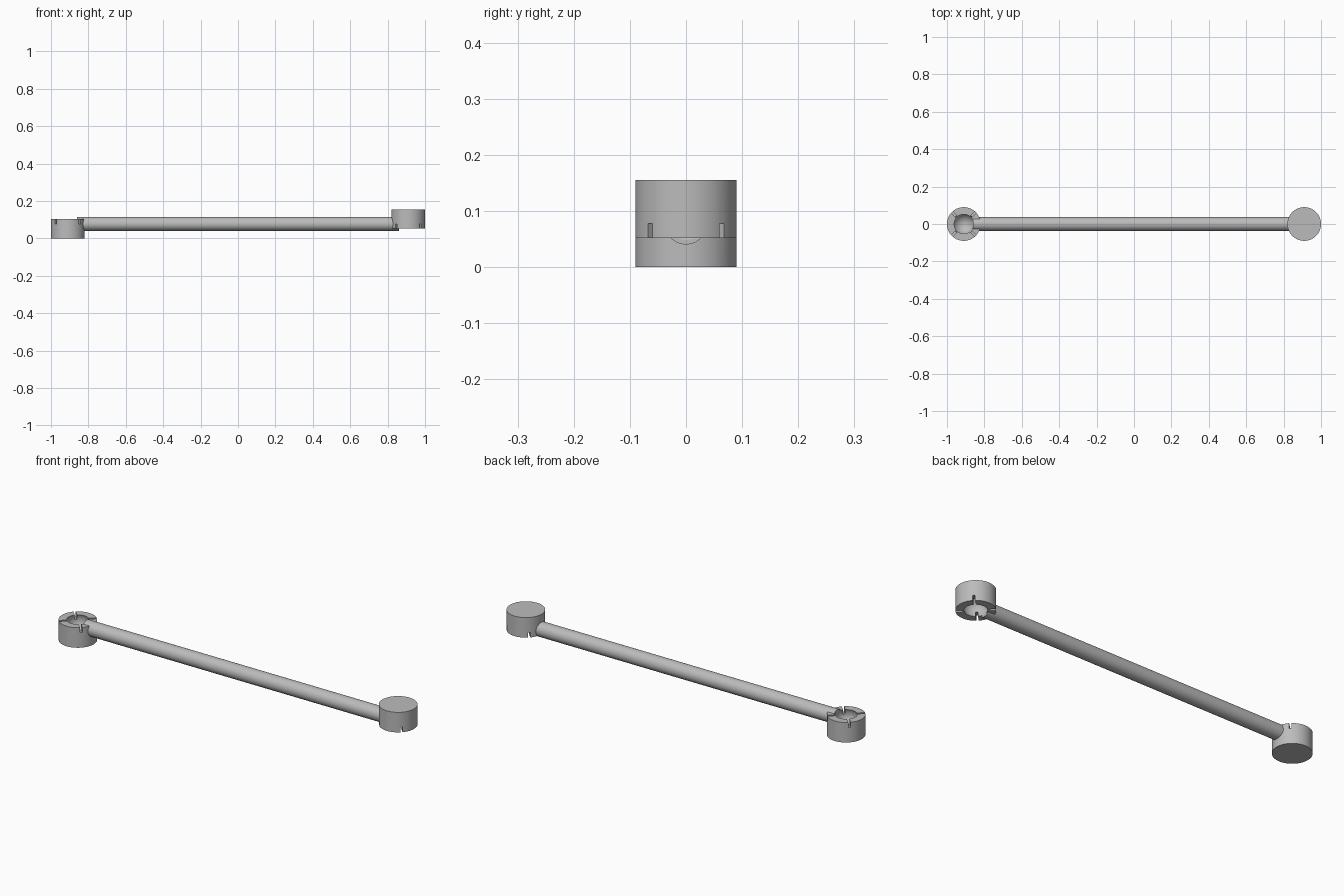
import bpy, math
from mathutils import Vector

default = bpy.data.objects.get("Cube")
if default:
    bpy.data.objects.remove(default, do_unlink=True)

MID_Z = 0.0775      # height of the rod axis
CUP_X = 0.91        # distance of each cup from the middle
CUP_R, CUP_H = 0.09, 0.103
SLOT_W, SLOT_D = 0.011, 0.026

grey = bpy.data.materials.new("plain_grey")
grey.use_nodes = True
colour = (0.5, 0.5, 0.5, 1)
grey.diffuse_color = colour
grey.node_tree.nodes["Principled BSDF"].inputs["Base Color"].default_value = colour


def cylinder(name, radius, length, location, rotation=(0, 0, 0)):
    bpy.ops.mesh.primitive_cylinder_add(vertices=96, radius=radius, depth=length,
                                        location=location, rotation=rotation)
    ob = bpy.context.object
    ob.name = name
    ob.data.materials.append(grey)
    return ob


def combine(target, other, operation):
    """Apply a boolean and discard the helper."""
    other.hide_render = True
    bpy.context.view_layer.objects.active = target
    mod = target.modifiers.new(operation.lower(), "BOOLEAN")
    mod.operation, mod.solver, mod.object = operation, "EXACT", other
    bpy.ops.object.modifier_apply(modifier=mod.name)
    bpy.data.objects.remove(other, do_unlink=True)


# Connecting rod along x
rod = cylinder("connecting_rod", 0.037, 1.72, (0, 0, MID_Z), (0, math.pi / 2, 0))

# The two cups face opposite ways: left end opens up, right end opens down
for side in (-1, 1):
    up = -side
    rim_z = MID_Z + up * (CUP_H - MID_Z)
    centre = Vector((side * CUP_X, 0, rim_z))

    cup = cylinder("socket_cup", CUP_R, CUP_H, centre - Vector((0, 0, up * CUP_H / 2)))
    combine(rod, cup, "UNION")

    # Ball socket
    bpy.ops.mesh.primitive_uv_sphere_add(segments=64, ring_count=32, radius=0.058,
                                         location=centre - Vector((0, 0, up * 0.026)))
    ball = bpy.context.object
    ball.data.materials.append(grey)
    combine(rod, ball, "DIFFERENCE")

    # Diagonal spring slots in the rim
    for angle in (math.pi / 4, -math.pi / 4):
        bpy.ops.mesh.primitive_cube_add(size=1, location=centre, rotation=(0, 0, angle))
        slot = bpy.context.object
        slot.scale = (0.25, SLOT_W, SLOT_D * 2)
        slot.data.materials.append(grey)
        bpy.context.view_layer.update()
        combine(rod, slot, "DIFFERENCE")

rod.name = "socket_link"
bpy.ops.object.select_all(action="DESELECT")
rod.select_set(True)
bpy.context.view_layer.objects.active = rod
bpy.ops.object.shade_smooth_by_angle(angle=math.radians(30))
